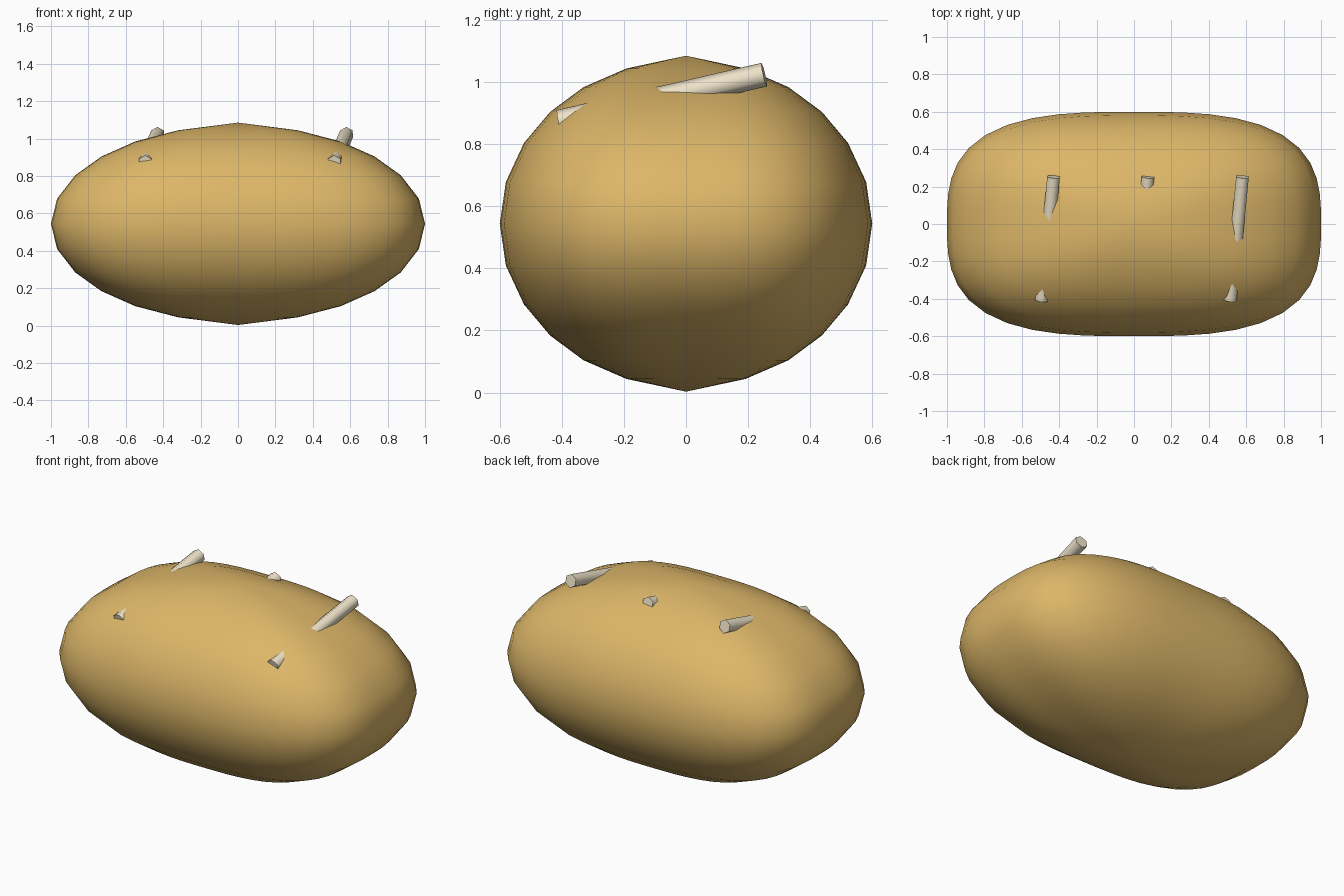
import bpy, bmesh
from math import sin, cos, pi
from mathutils import Vector

if "Cube" in bpy.data.objects:
    bpy.data.objects.remove(bpy.data.objects["Cube"])


def material(name, color):
    m = bpy.data.materials.new(name)
    m.diffuse_color = color
    m.use_nodes = True
    m.node_tree.nodes["Principled BSDF"].inputs["Base Color"].default_value = m.diffuse_color
    return m


def finish(bm, name, mat, angle):
    bmesh.ops.recalc_face_normals(bm, faces=bm.faces[:])
    me = bpy.data.meshes.new(name)
    bm.to_mesh(me)
    bm.free()
    ob = bpy.data.objects.new(name, me)
    bpy.context.collection.objects.link(ob)
    me.materials.append(mat)
    bpy.ops.object.select_all(action='DESELECT')
    ob.select_set(True)
    bpy.context.view_layer.objects.active = ob
    bpy.ops.object.shade_smooth_by_angle(angle=angle)
    return ob


crust = material("crust", (0.72, 0.47, 0.14, 1))
cream = material("cream", (0.85, 0.76, 0.58, 1))

# Body: stacked superellipse rings (radius factor, height) closing on two poles
half = [(0.32, 0.50), (0.55, 0.44), (0.73, 0.36), (0.87, 0.26), (0.967, 0.135)]
rings = half + [(1.0, 0.0)] + [(r, -z) for r, z in reversed(half)]
CZ, SEG, N = 0.544, 48, 3.0
bm = bmesh.new()
loops = []
for r, z in rings:
    loop = []
    for i in range(SEG):
        t = 2 * pi * i / SEG
        k = r / (abs(cos(t)) ** N + abs(sin(t)) ** N) ** (1 / N)
        loop.append(bm.verts.new((k * cos(t), 0.6 * k * sin(t), CZ + z)))
    loops.append(loop)
for a, b in zip(loops, loops[1:]):
    for i in range(SEG):
        j = (i + 1) % SEG
        bm.faces.new((a[i], a[j], b[j], b[i]))
for loop, z in ((loops[0], 0.541), (loops[-1], -0.541)):
    pole = bm.verts.new((0, 0, CZ + z))
    for i in range(SEG):
        bm.faces.new((loop[i], loop[(i + 1) % SEG], pole))
finish(bm, "loaf_body", crust, pi / 3)

# Sticks: three six-sided rods running through the body, tilted down to the front
back, front = Vector((0.505, 0.252, 1.024)), Vector((0.44, -0.408, 0.872))
axis = (front - back).normalized()
side = axis.cross(Vector((0, 0, 1))).normalized()
up = side.cross(axis)
for label, dx in (("left", -0.935), ("middle", -0.43), ("right", 0.075)):
    bm = bmesh.new()
    ends = []
    for p in (back, front):
        ends.append([bm.verts.new(p + Vector((dx, 0, 0)) + 0.039 *
                     (side * sin(i * pi / 3) + up * cos(i * pi / 3))) for i in range(6)])
    for i in range(6):
        j = (i + 1) % 6
        bm.faces.new((ends[0][i], ends[0][j], ends[1][j], ends[1][i]))
    for e in ends:
        bm.faces.new(e)
    finish(bm, label + "_stick", cream, 1.2)
